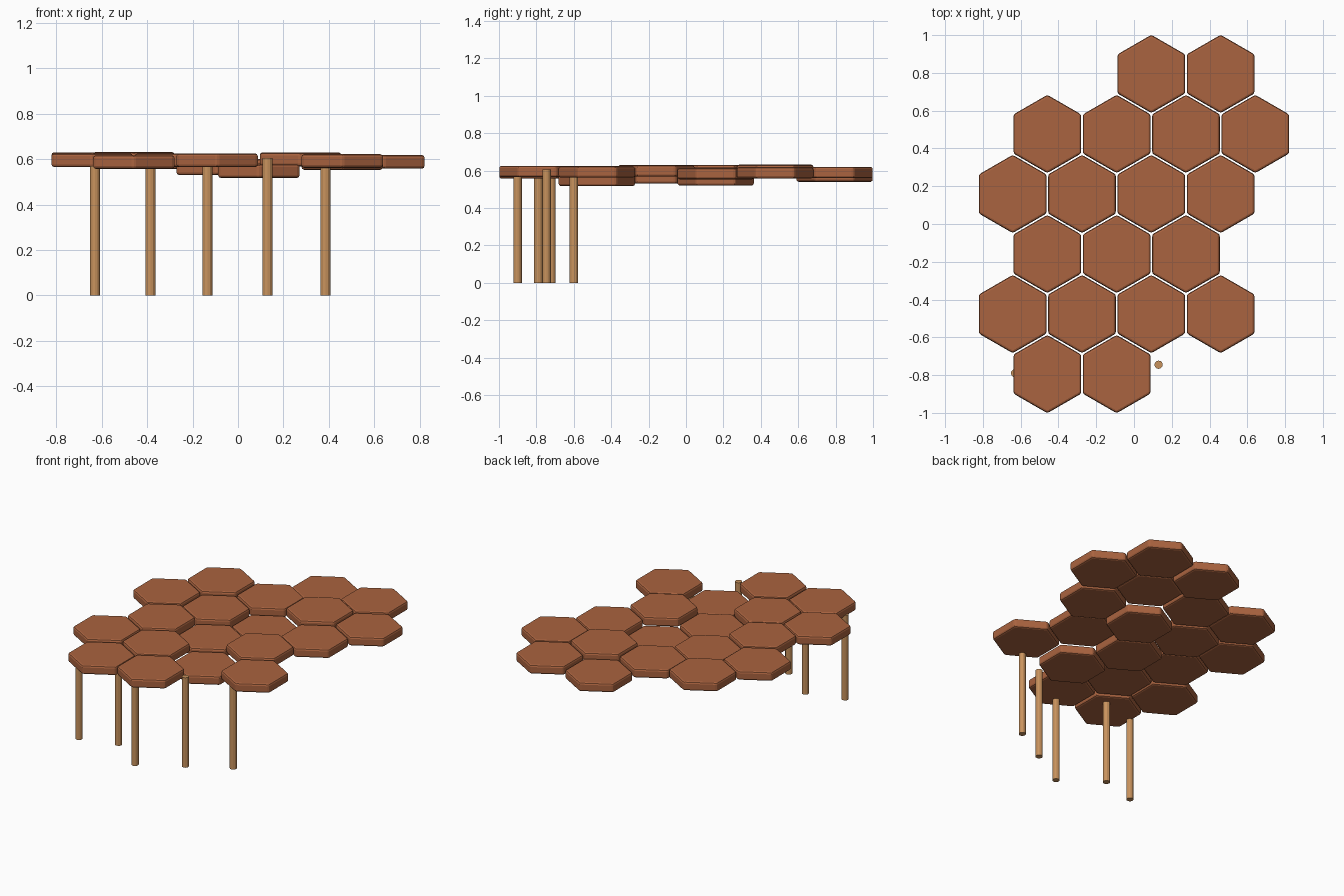
import bpy, math

if "Cube" in bpy.data.objects:
    bpy.data.objects.remove(bpy.data.objects["Cube"])

STEP = 0.367                       # spacing between neighbouring tiles
ROW = STEP * math.sqrt(3) / 2      # spacing between rows
RADIUS, THICK = 0.207, 0.06


def material(name, rgb):
    m = bpy.data.materials.new(name)
    m.diffuse_color = (*rgb, 1)
    m.use_nodes = True
    m.node_tree.nodes["Principled BSDF"].inputs["Base Color"].default_value = m.diffuse_color
    return m


clay = material("reddish_brown", (0.40, 0.125, 0.05))
wood = material("light_wood", (0.58, 0.29, 0.11))


def prism(name, sides, radius, x, y, z0, z1, mat, rot=0.0):
    bpy.ops.mesh.primitive_cylinder_add(vertices=sides, radius=radius, depth=z1 - z0,
                                        location=(x, y, (z0 + z1) / 2), rotation=(0, 0, rot))
    ob = bpy.context.object
    ob.name = name
    ob.data.materials.append(mat)
    return ob


# Hexagonal tiles, rows from front to back: (half-step column, top height)
rows = [
    [(1, 0.617), (3, 0.625)],
    [(0, 0.625), (2, 0.625), (4, 0.577), (6, 0.622)],
    [(1, 0.63), (3, 0.59), (5, 0.628)],
    [(0, 0.63), (2, 0.617), (4, 0.58), (6, 0.613)],
    [(1, 0.632), (3, 0.62), (5, 0.63), (7, 0.618)],
    [(4, 0.60), (6, 0.62)],
]
for r, row in enumerate(rows):
    for col, top in row:
        x = (col - 3.5) * STEP / 2
        y = (r - 2.5) * ROW
        tile = prism("hex_tile", 6, RADIUS, x, y, top - THICK, top, clay)
        bev = tile.modifiers.new("rounded_edge", "BEVEL")
        bev.width, bev.segments = 0.012, 2
        bev.limit_method = "ANGLE"
        bev.angle_limit = math.radians(30)

# Round posts: position and top height
for x, y, top in [(-0.63, -0.79, 0.57), (-0.385, -0.72, 0.58), (-0.135, -0.90, 0.58),
                  (0.13, -0.745, 0.605), (0.385, -0.60, 0.58)]:
    prism("post", 12, 0.022, x, y, 0, top, wood)
